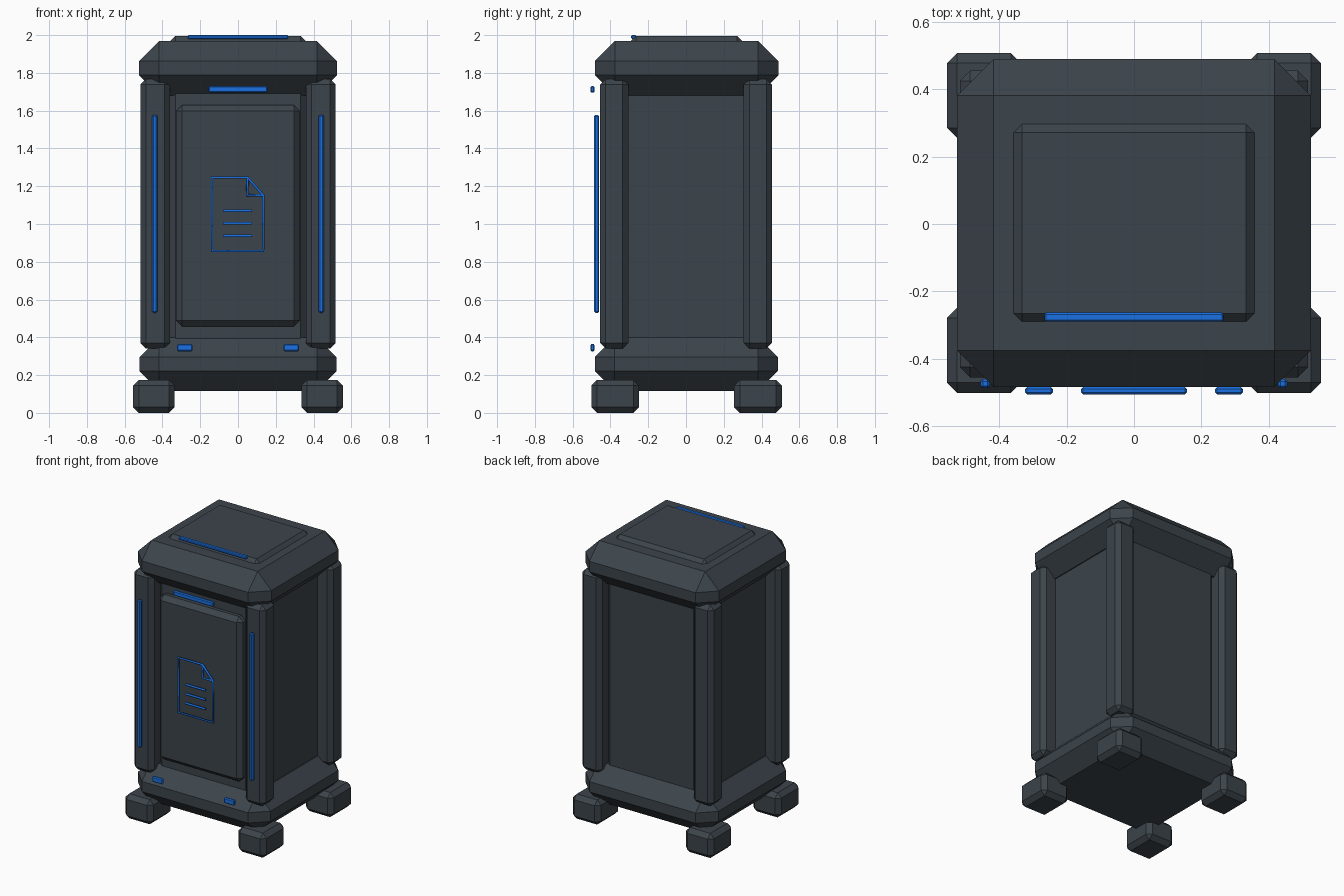
import bpy, bmesh
from mathutils import Vector

if "Cube" in bpy.data.objects:
    bpy.data.objects.remove(bpy.data.objects["Cube"])


def make_mat(name, color):
    m = bpy.data.materials.new(name)
    m.diffuse_color = (*color, 1)
    m.use_nodes = True
    m.node_tree.nodes["Principled BSDF"].inputs["Base Color"].default_value = m.diffuse_color
    return m


DARK = make_mat("dark_metal", (0.045, 0.058, 0.07))
BLUE = make_mat("blue_light", (0.01, 0.16, 0.75))


def box(name, lo, hi, bevel, mat=DARK):
    """Box between two corners with a single flat chamfer on every edge."""
    lo, hi = Vector(lo), Vector(hi)
    center, size = (lo + hi) / 2, hi - lo
    bm = bmesh.new()
    bmesh.ops.create_cube(bm, size=1)
    bmesh.ops.scale(bm, vec=size, verts=bm.verts)
    bmesh.ops.bevel(bm, geom=bm.edges[:], offset=bevel, segments=1,
                    affect='EDGES', clamp_overlap=True)
    me = bpy.data.meshes.new(name)
    bm.to_mesh(me)
    bm.free()
    me.materials.append(mat)
    ob = bpy.data.objects.new(name, me)
    ob.location = center
    bpy.context.collection.objects.link(ob)
    return ob


def line(name, points, closed=False):
    """Thin glowing tube on the door, points given as (x, z)."""
    cu = bpy.data.curves.new(name, 'CURVE')
    cu.dimensions = '3D'
    cu.bevel_depth = 0.008
    cu.bevel_resolution = 1
    cu.use_fill_caps = True
    sp = cu.splines.new('POLY')
    sp.points.add(len(points) - 1)
    for p, (x, z) in zip(sp.points, points):
        p.co = (x, -0.472, z, 1)
    sp.use_cyclic_u = closed
    cu.materials.append(BLUE)
    ob = bpy.data.objects.new(name, cu)
    bpy.context.collection.objects.link(ob)


# Main body stack
box("base", (-0.522, -0.483, 0.117), (0.522, 0.487, 0.40), 0.105)
box("body_core", (-0.41, -0.385, 0.25), (0.41, 0.385, 1.83), 0.08)
box("lid", (-0.525, -0.483, 1.68), (0.525, 0.489, 1.97), 0.108)
box("lid_plate", (-0.367, -0.30, 1.90), (0.367, 0.306, 1.995), 0.035)
box("door", (-0.328, -0.442, 0.458), (0.328, -0.34, 1.63), 0.032)

# Corner posts and feet
for sx, side in ((-1, "left"), (1, "right")):
    for sy, end in ((-1, "front"), (1, "back")):
        px, py = sx * 0.4385, sy * 0.38
        box(f"{end}_{side}_post", (px - 0.0785, py - 0.075, 0.34),
            (px + 0.0785, py + 0.075, 1.768), 0.03)
        fx, fy = sx * 0.445, sy * 0.378 + 0.003
        box(f"{end}_{side}_foot", (fx - 0.11, fy - 0.126, 0),
            (fx + 0.11, fy + 0.126, 0.175), 0.03)

    # Light strips on the front posts and small base lights
    lx = sx * 0.441
    box(f"{side}_light_strip", (lx - 0.014, -0.487, 0.53),
        (lx + 0.014, -0.460, 1.577), 0.007, BLUE)
    lx = sx * 0.282
    box(f"{side}_base_light", (lx - 0.041, -0.506, 0.326),
        (lx + 0.041, -0.484, 0.365), 0.006, BLUE)

# Upper front and top lights
box("upper_light", (-0.157, -0.506, 1.695), (0.157, -0.484, 1.73), 0.006, BLUE)
box("top_light", (-0.266, -0.29, 1.98), (0.266, -0.263, 2.0), 0.005, BLUE)

# Document symbol on the door
line("document_outline", [(-0.137, 0.857), (-0.137, 1.246), (0.05, 1.246),
                          (0.134, 1.152), (0.134, 0.857)], True)
line("document_fold", [(0.05, 1.246), (0.05, 1.152), (0.134, 1.152)])
for i, z in enumerate((1.07, 1.003, 0.937)):
    line(f"document_row_{i + 1}", [(-0.08, z), (0.075, z)])
